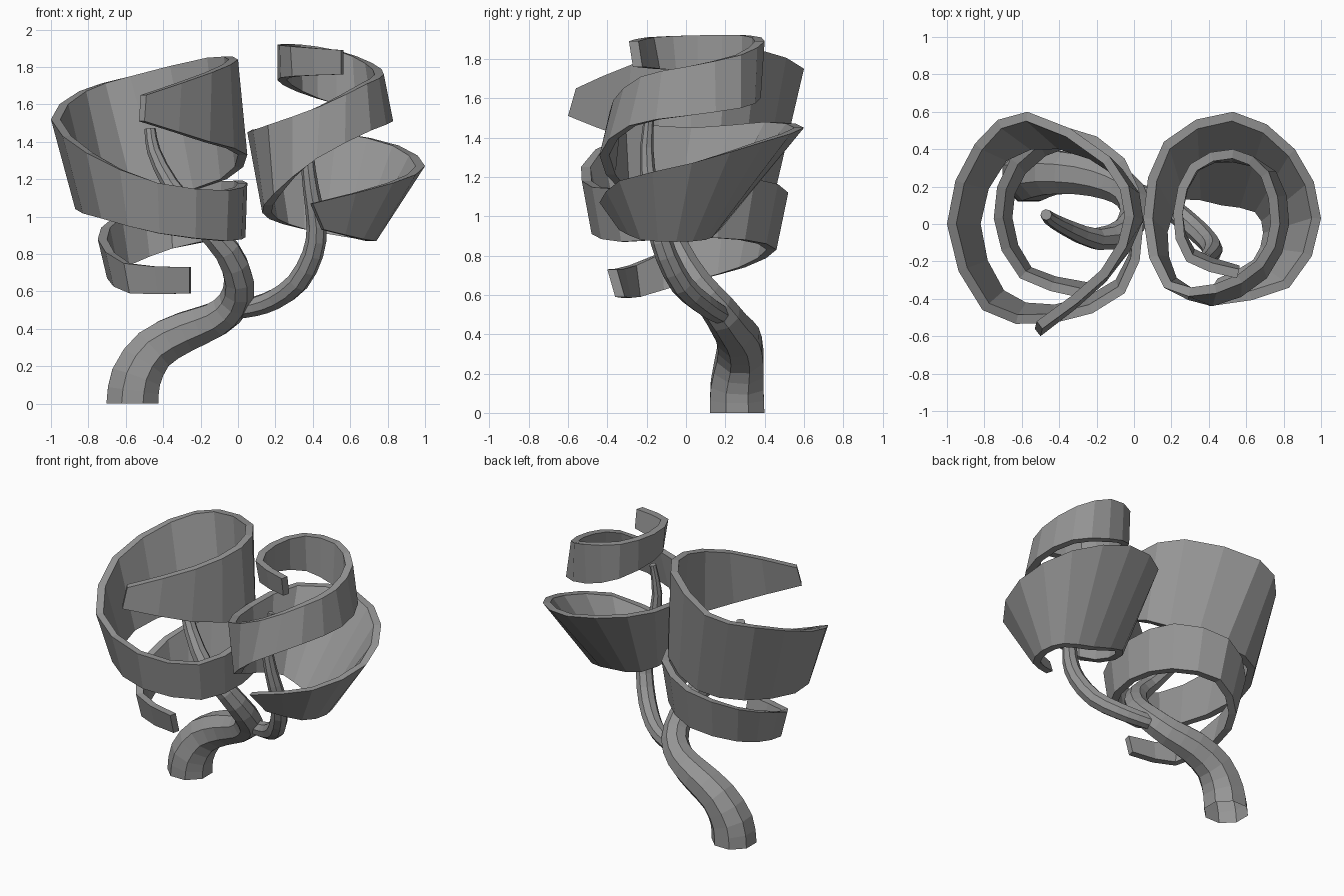
import bpy, math
from mathutils import Vector

grey = bpy.data.materials.new("dark_grey")
grey.diffuse_color = (0.3, 0.3, 0.3, 1)


def smooth_path(rows, steps):
    """Catmull-Rom resampling of rows of numbers."""
    out = []
    n = len(rows)
    for i in range(n - 1):
        p1, p2 = rows[i], rows[i + 1]
        p0 = rows[i - 1] if i else [2 * a - b for a, b in zip(p1, p2)]
        p3 = rows[i + 2] if i + 2 < n else [2 * b - a for a, b in zip(p1, p2)]
        for s in range(steps):
            t = s / steps
            out.append([0.5 * (2 * b + (c - a) * t + (2 * a - 5 * b + 4 * c - d) * t * t
                               + (3 * b - a - 3 * c + d) * t ** 3)
                        for a, b, c, d in zip(p0, p1, p2, p3)])
    return out + [list(rows[-1])]


def loft(name, rings, start_cap=True):
    """Skin equal-sized closed rings and cap the ends."""
    k = len(rings[0])
    verts = [v for r in rings for v in r]
    faces = [tuple(range(len(verts) - k, len(verts)))]
    if start_cap:
        faces.append(tuple(range(k))[::-1])
    for i in range(len(rings) - 1):
        for j in range(k):
            a, b = i * k + j, i * k + (j + 1) % k
            faces.append((a, b, b + k, a + k))
    mesh = bpy.data.meshes.new(name)
    mesh.from_pydata(verts, [], faces)
    mesh.materials.append(grey)
    obj = bpy.data.objects.new(name, mesh)
    bpy.context.collection.objects.link(obj)
    return obj


def tangent(pts, i):
    return (pts[min(i + 1, len(pts) - 1)] - pts[max(i - 1, 0)]).normalized()


def tube(name, rows, steps=2, sides=8, on_ground=False):
    rows = smooth_path(rows, steps)
    pts = [Vector(r[:3]) for r in rows]
    u = Vector((0.924, 0.383, 0))
    rings = []
    for i, p in enumerate(pts):
        t = Vector((0, 0, 1)) if on_ground and i == 0 else tangent(pts, i)
        u = (u - t * u.dot(t)).normalized()
        v = t.cross(u)
        rings.append([p + rows[i][3] * (u * math.cos(a) + v * math.sin(a))
                      for a in (2 * math.pi * j / sides for j in range(sides))])
    return loft(name, rings, not on_ground)


def ribbon(name, rows, steps=2, thick=0.05):
    """Rows give the outer bottom and outer top points; thickness goes inward."""
    rows = smooth_path(rows, steps)
    low = [Vector(r[:3]) for r in rows]
    top = [Vector(r[3:]) for r in rows]
    rings = []
    for i in range(len(rows)):
        t = tangent(low, i) + tangent(top, i)
        inward = Vector((t.y, -t.x, 0)).normalized() * thick
        rings.append([low[i], top[i], top[i] + inward, low[i] + inward])
    return loft(name, rings)


# Trunk: x, y, z, radius (open where it meets the ground)
tube("trunk", [
    (-0.565, 0.26, 0, 0.15), (-0.545, 0.26, 0.14, 0.145), (-0.45, 0.275, 0.29, 0.128),
    (-0.28, 0.265, 0.385, 0.115), (-0.12, 0.22, 0.45, 0.1), (-0.02, 0.155, 0.54, 0.09),
    (0.005, 0.05, 0.66, 0.082), (-0.06, -0.045, 0.82, 0.074), (-0.2, -0.08, 0.97, 0.06),
    (-0.36, -0.02, 1.17, 0.046), (-0.45, 0.03, 1.35, 0.037), (-0.47, 0.05, 1.47, 0.03)],
    on_ground=True)

# Side branch
tube("side_branch", [
    (-0.02, 0.18, 0.50, 0.05), (0.09, 0.14, 0.52, 0.054), (0.2, 0.08, 0.56, 0.058),
    (0.32, -0.02, 0.65, 0.06), (0.4, -0.1, 0.8, 0.057), (0.42, -0.145, 0.95, 0.053),
    (0.39, -0.185, 1.15, 0.043), (0.37, -0.2, 1.35, 0.034), (0.39, -0.18, 1.56, 0.022)])

# Left spiral, from its low narrow end upward
ribbon("left_foliage_spiral", [
    (-0.26, -0.36, 0.59, -0.26, -0.40, 0.73), (-0.58, -0.27, 0.59, -0.61, -0.29, 0.75),
    (-0.70, 0.03, 0.67, -0.75, 0.03, 0.88), (-0.62, 0.30, 0.74, -0.66, 0.35, 1.00),
    (-0.35, 0.46, 0.83, -0.37, 0.52, 1.12), (-0.07, 0.30, 0.88, -0.05, 0.35, 1.19),
    (0.04, 0.0, 0.89, 0.05, 0.0, 1.18), (-0.06, -0.33, 0.87, -0.05, -0.37, 1.14),
    (-0.42, -0.48, 0.91, -0.43, -0.53, 1.18), (-0.73, -0.39, 0.99, -0.81, -0.46, 1.34),
    (-0.87, 0.0, 1.04, -1.0, 0.0, 1.52), (-0.72, 0.37, 1.09, -0.85, 0.43, 1.67),
    (-0.40, 0.45, 1.11, -0.57, 0.60, 1.75), (-0.06, 0.29, 1.20, -0.13, 0.36, 1.85),
    (0.05, 0.02, 1.33, 0.0, 0.04, 1.84), (-0.15, -0.31, 1.40, -0.14, -0.28, 1.77),
    (-0.50, -0.60, 1.51, -0.49, -0.56, 1.65)])

# Right spiral, from its high narrow end downward
ribbon("right_foliage_spiral", [
    (0.55, -0.27, 1.76, 0.55, -0.29, 1.89), (0.29, -0.17, 1.75, 0.28, -0.20, 1.91),
    (0.21, 0.06, 1.73, 0.21, 0.06, 1.92), (0.31, 0.32, 1.67, 0.30, 0.32, 1.92),
    (0.53, 0.38, 1.60, 0.53, 0.40, 1.89), (0.76, 0.28, 1.55, 0.72, 0.28, 1.82),
    (0.83, 0.0, 1.51, 0.78, 0.0, 1.76), (0.71, -0.29, 1.46, 0.69, -0.23, 1.71),
    (0.42, -0.44, 1.31, 0.44, -0.37, 1.59), (0.19, -0.32, 1.12, 0.16, -0.34, 1.49),
    (0.13, -0.04, 1.02, 0.05, 0.03, 1.45), (0.24, 0.17, 0.96, 0.16, 0.44, 1.48),
    (0.47, 0.15, 0.91, 0.53, 0.60, 1.45), (0.68, 0.10, 0.88, 0.86, 0.40, 1.38),
    (0.74, -0.05, 0.87, 1.0, 0.03, 1.27), (0.67, -0.23, 0.88, 0.83, -0.34, 1.18),
    (0.46, -0.34, 0.93, 0.40, -0.44, 1.07)])
